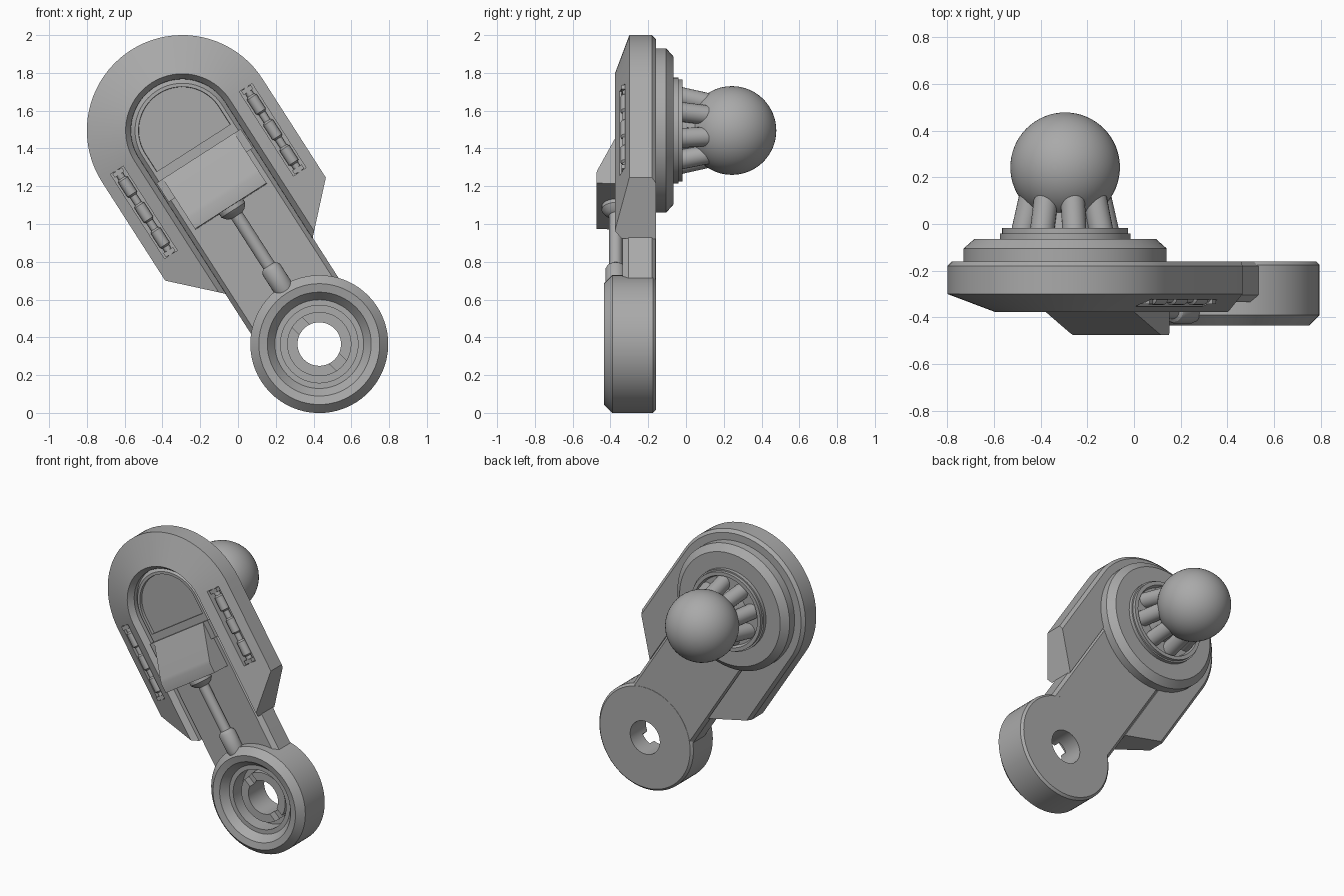
import bpy, bmesh
from math import sin, cos, pi, radians
from mathutils import Matrix, Vector

if "Cube" in bpy.data.objects:
    bpy.data.objects.remove(bpy.data.objects["Cube"])

grey = bpy.data.materials.new("plain_grey")
grey.use_nodes = True
grey.diffuse_color = (0.4, 0.4, 0.4, 1)
grey.node_tree.nodes["Principled BSDF"].inputs["Base Color"].default_value = (0.4, 0.4, 0.4, 1)

# Tilted frame: x across the arm, y up along the arm, z out of the front
FRAME = Matrix(((0.842, -0.54, 0, -0.295), (0, 0, -1, 0), (0.54, 0.842, 0, 1.495), (0, 0, 0, 1)))
RING_Y = -1.343
ALONG = Matrix.Rotation(pi / 2, 4, 'X')       # turns a lathe axis down the arm
parts = []


def make(name, bm, place=Matrix()):
    bmesh.ops.remove_doubles(bm, verts=bm.verts, dist=1e-5)
    bmesh.ops.recalc_face_normals(bm, faces=bm.faces)
    bm.transform(FRAME @ place)
    mesh = bpy.data.meshes.new(name)
    bm.to_mesh(mesh)
    bm.free()
    mesh.materials.append(grey)
    obj = bpy.data.objects.new(name, mesh)
    bpy.context.collection.objects.link(obj)
    parts.append(obj)
    return obj


def skin(bm, rows, wrap):
    """Bridge rows of points; each row is a closed loop."""
    rows = [[bm.verts.new(p) for p in row] for row in rows]
    for a, b in zip(rows, rows[1:] + rows[:1] if wrap else rows[1:]):
        for i in range(len(a)):
            j = (i + 1) % len(a)
            bm.faces.new((a[i], a[j], b[j], b[i]))
    if not wrap:
        bm.faces.new(rows[0])
        bm.faces.new(rows[-1])


def lathe(name, profile, place=Matrix(), steps=64):
    bm = bmesh.new()
    skin(bm, [[(r * cos(a), r * sin(a), h) for r, h in profile]
              for a in (2 * pi * k / steps for k in range(steps))], True)
    bmesh.ops.dissolve_degenerate(bm, edges=bm.edges, dist=1e-6)
    return make(name, bm, place)


def arch(r, end, steps=40):
    """Outline of a round-topped strip, left foot to right foot."""
    arc = [(r * cos(pi - pi * k / steps), r * sin(pi * k / steps)) for k in range(steps + 1)]
    return [(-r, end)] + arc + [(r, end)]


def layered(name, levels, end):
    bm = bmesh.new()
    skin(bm, [[(x, y, d) for x, y in arch(r, end)] for r, d in levels], False)
    return make(name, bm)


def box(name, size, centre, turn=0):
    bm = bmesh.new()
    bmesh.ops.create_cube(bm, size=1)
    bm.transform(Matrix.Diagonal((*size, 1)))
    return make(name, bm, Matrix.Translation(centre) @ Matrix.Rotation(turn, 4, 'Z'))


def cut(target, cutter):
    mod = target.modifiers.new("cut", 'BOOLEAN')
    mod.operation, mod.solver, mod.object = 'DIFFERENCE', 'EXACT', cutter
    with bpy.context.temp_override(object=target, active_object=target):
        bpy.ops.object.modifier_apply(modifier=mod.name)
    parts.remove(cutter)
    bpy.data.objects.remove(cutter)


# Sloped housing rim: one section carried around the arch
section = [(0.27, 0.16), (0.485, 0.16), (0.505, 0.18), (0.505, 0.30), (0.30, 0.377), (0.272, 0.34)]
outlines = [arch(r, -0.62 - (0.505 - r)) for r, d in section]
bm = bmesh.new()
skin(bm, [[(*outlines[j][k], section[j][1]) for j in range(len(section))]
          for k in range(len(outlines[0]))], False)
rim = make("housing_rim", bm)

# Arm plate with a sunken arched panel
arm = layered("arm_plate", [(0.255, 0.161), (0.275, 0.18), (0.275, 0.305), (0.25, 0.335)], -1.12)
cut(arm, layered("panel_cutter", [(0.23, 0.315), (0.237, 0.4)], -0.11))

# Side pockets with segmented pins
for side, word in ((1, "left"), (-1, "right")):
    x = side * 0.405
    cut(rim, box("pocket_cutter", (0.08, 0.53, 0.2), (x, -0.255, 0.395)))
    pin = [(0, 0), (0.02, 0)]
    for start in (0.05, 0.21, 0.37):
        pin += [(0.02, start), (0.03, start + 0.01), (0.03, start + 0.1), (0.02, start + 0.11)]
    pin += [(0.02, 0.53), (0, 0.53)]
    lathe(word + "_pin", pin, Matrix.Translation((x, 0.01, 0.317)) @ ALONG, 16)
    for y in (-0.005, -0.505):
        box(word + "_pin_mount", (0.06, 0.025, 0.05), (x, y, 0.317))

# Wedge block over the arm
bm = bmesh.new()
wedge = [(-0.16, 0.30), (-0.16, 0.36), (-0.385, 0.465), (-0.41, 0.475), (-0.475, 0.475), (-0.48, 0.30)]
skin(bm, [[(x, y, d) for y, d in wedge] for x in (-0.225, 0.225)], False)
make("wedge_block", bm)
box("block_base", (0.53, 0.12, 0.05), (0, -0.22, 0.335))

# Piston rod running from the block to the ring
rod = [(0, 0.45), (0.06, 0.45), (0.075, 0.48), (0.075, 0.5), (0.055, 0.525), (0.035, 0.535),
       (0.035, 0.85), (0.048, 0.86), (0.055, 0.875), (0.055, 0.985), (0.045, 1.025), (0.025, 1.045), (0, 1.05)]
lathe("piston_rod", rod, Matrix.Translation((0, 0, 0.372)) @ ALONG, 24)

# Ring end with a stepped bore
ring_place = Matrix.Translation((0, RING_Y, 0))
lathe("ring_end", [(0.115, 0.16), (0.35, 0.16), (0.365, 0.175), (0.365, 0.39), (0.32, 0.435),
                   (0.275, 0.425), (0.235, 0.375), (0.205, 0.375), (0.205, 0.27), (0.115, 0.27)], ring_place)
collar = lathe("bore_collar", [(0.115, 0.26), (0.17, 0.26), (0.17, 0.335), (0.115, 0.335)], ring_place)
cut(collar, box("slot_cutter", (0.075, 0.6, 0.2), (0, RING_Y, 0.385), radians(13)))

# Round back plate and socket seat
BACK = Matrix.Rotation(pi, 4, 'X')            # lathe heights become world depth
lathe("back_plate", [(0, -0.2), (0.435, -0.2), (0.435, -0.105), (0.39, -0.065), (0, -0.065)], BACK)
lathe("socket_seat", [(0, -0.1), (0.28, -0.1), (0.28, -0.04), (0.27, -0.04), (0.27, -0.018),
                      (0.245, -0.018), (0.235, -0.045), (0, -0.045)], BACK)

# Ball joint: core, ring of leaning struts, ball
lathe("joint_core", [(0, -0.06), (0.15, -0.06), (0.12, 0.12), (0, 0.12)], BACK, 32)
for k in range(8):
    lean = (BACK @ Matrix.Rotation(k * pi / 4, 4, 'Z') @ Matrix.Translation((0.19, 0, -0.06))
            @ Matrix.Rotation(radians(-13), 4, 'Y'))
    lathe("joint_strut_%d" % (k + 1), [(0, 0), (0.052, 0), (0.052, 0.185), (0, 0.185)], lean, 20)
bm = bmesh.new()
bmesh.ops.create_uvsphere(bm, u_segments=48, v_segments=32, radius=0.235)
make("joint_ball", bm, BACK @ Matrix.Translation((0, 0, 0.243)))

# Smooth rounded faces, keep hard edges
bpy.ops.object.select_all(action='DESELECT')
for obj in parts:
    obj.select_set(True)
bpy.context.view_layer.objects.active = parts[0]
bpy.ops.object.shade_smooth_by_angle(angle=radians(25))
